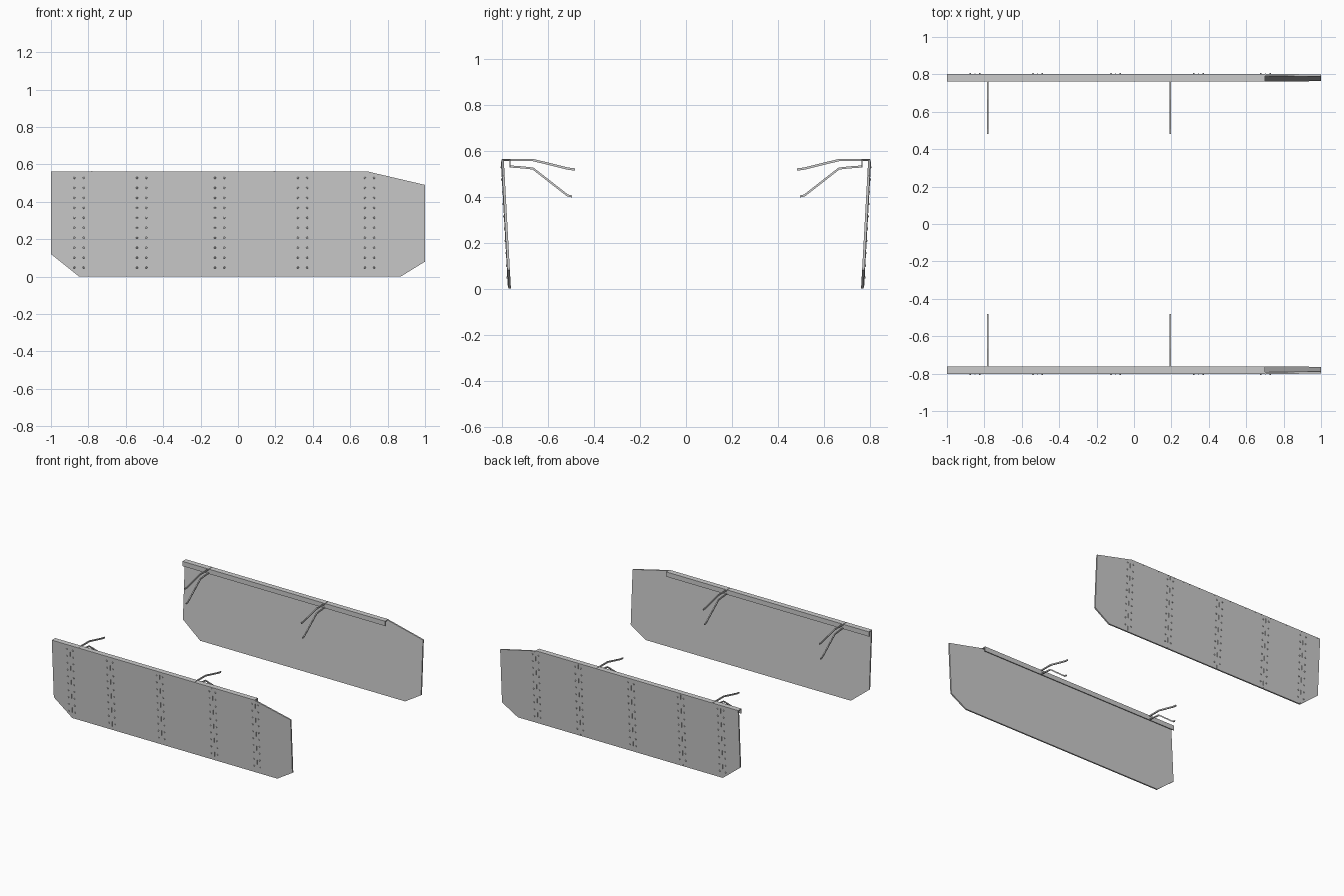
import bpy, bmesh, math
from mathutils import Matrix, Vector

if "Cube" in bpy.data.objects:
    bpy.data.objects.remove(bpy.data.objects["Cube"])

H = 0.56
SEAMS = [-0.85, -0.515, -0.098, 0.345, 0.703]


def outer_y(z):
    return -0.772 - 0.031 * z / H


def finish(name, bm):
    # Every part is mirrored to the opposite flank across y = 0
    bmesh.ops.recalc_face_normals(bm, faces=bm.faces)
    me = bpy.data.meshes.new(name)
    bm.to_mesh(me)
    bm.free()
    ob = bpy.data.objects.new(name, me)
    bpy.context.collection.objects.link(ob)
    m = ob.modifiers.new("Mirror", 'MIRROR')
    m.use_axis = (False, True, False)
    m.use_clip = False
    m.use_mirror_merge = False
    return ob


def prism(bm, pts, offset):
    face = bm.faces.new([bm.verts.new(p) for p in pts])
    r = bmesh.ops.extrude_face_region(bm, geom=[face])
    vs = [g for g in r["geom"] if isinstance(g, bmesh.types.BMVert)]
    bmesh.ops.translate(bm, verts=vs, vec=offset)


def bent_bar(bm, path, x, w, t):
    # Constant-thickness strip along a (y, z) path
    p = [Vector(q) for q in path]
    up, low = [], []
    for i, q in enumerate(p):
        a = (p[i] - p[i - 1]).normalized() if i else (p[1] - p[0]).normalized()
        b = (p[i + 1] - p[i]).normalized() if i < len(p) - 1 else a
        d = (a + b).normalized()
        n = Vector((-d.y, d.x)) * (t / 2) / max(d.dot(a), 0.5)
        up.append(q + n)
        low.append(q - n)
    pts = [(x - w / 2, q.x, q.y) for q in up + low[::-1]]
    prism(bm, pts, (w, 0, 0))


# Leaning skirt plate
outline = [(-1, H), (0.70, H), (1, 0.49), (1, 0.08), (0.87, 0), (-0.85, 0), (-1, 0.12)]
bm = bmesh.new()
prism(bm, [(x, outer_y(z), z) for x, z in outline], (0, 0.011, 0))
finish("skirt_plate", bm)

# Hooked hanging rail along the top edge
rail = [(-0.803, 0.562), (-0.762, 0.562), (-0.762, 0.526), (-0.768, 0.526),
        (-0.768, 0.556), (-0.803, 0.556)]
bm = bmesh.new()
prism(bm, [(-1, y, z) for y, z in rail], (1.70, 0, 0))
finish("top_rail", bm)

# Bent support brackets, two bars each
bm = bmesh.new()
for x in (-0.782, 0.193):
    bent_bar(bm, [(-0.80, 0.559), (-0.665, 0.559), (-0.51, 0.521), (-0.482, 0.518)], x, 0.008, 0.01)
    bent_bar(bm, [(-0.765, 0.531), (-0.71, 0.527), (-0.665, 0.522), (-0.515, 0.405), (-0.495, 0.401)],
             x, 0.008, 0.009)
finish("support_bracket", bm)

# Thin seam beads between panels
bm = bmesh.new()
for x in SEAMS:
    z0, z1 = 0.004, 0.553
    prism(bm, [(x - 0.003, outer_y(z0) + 0.001, z0), (x + 0.003, outer_y(z0) + 0.001, z0),
               (x + 0.003, outer_y(z1) + 0.001, z1), (x - 0.003, outer_y(z1) + 0.001, z1)],
          (0, -0.003, 0))
finish("panel_seam", bm)

# Rivet rows on both sides of each seam
bm = bmesh.new()
tilt = Matrix.Rotation(math.radians(90), 4, 'X')
for x in SEAMS:
    for dx in (-0.025, 0.025):
        for i in range(10):
            z = 0.048 + i * 0.0533
            mat = Matrix.Translation((x + dx, outer_y(z) - 0.002, z)) @ tilt
            bmesh.ops.create_cone(bm, cap_ends=True, segments=8, radius1=0.006,
                                  radius2=0.0035, depth=0.006, matrix=mat)
finish("rivets", bm)
